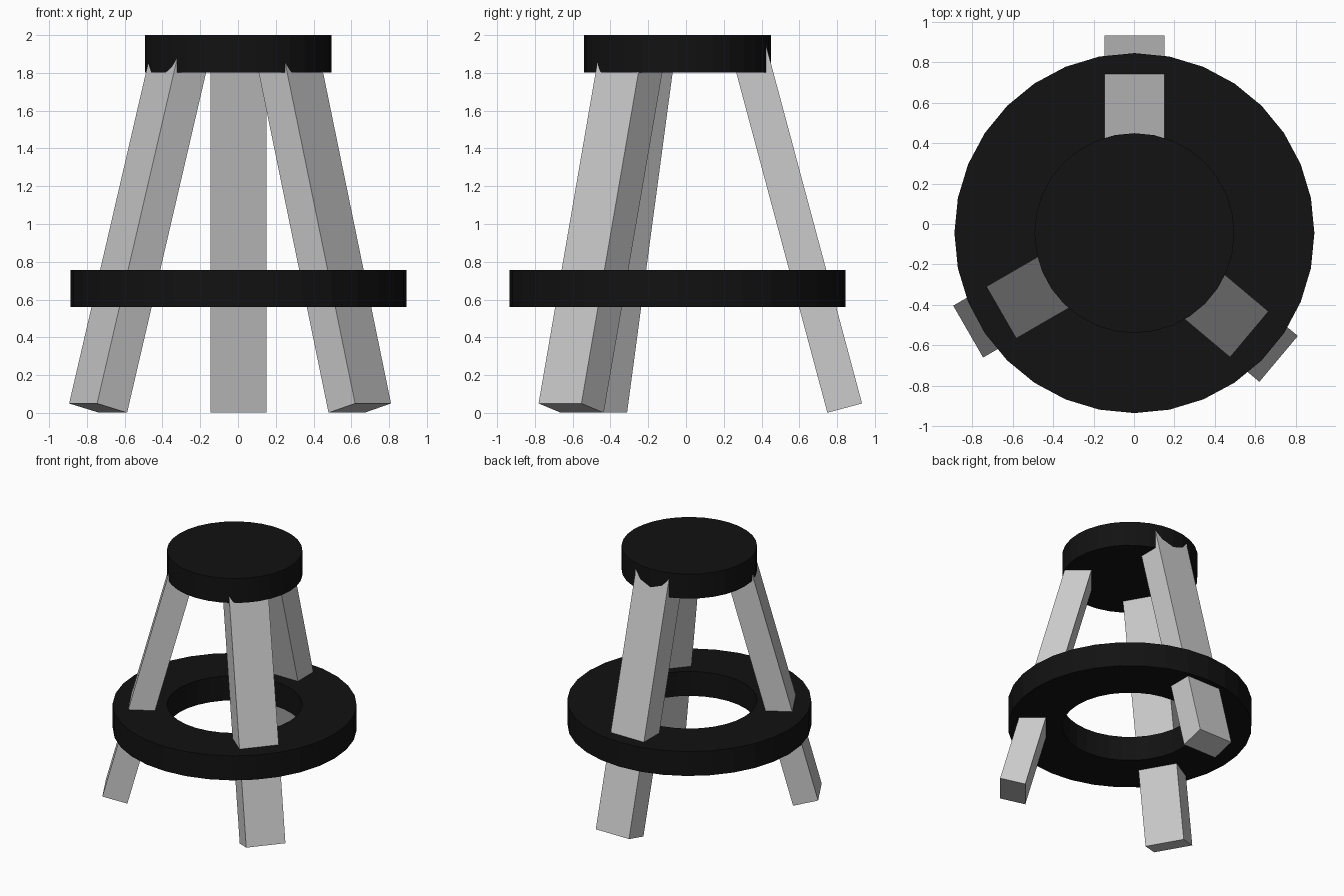
import bpy, bmesh
from math import radians, sin, cos, tau
from mathutils import Vector, Matrix

if "Cube" in bpy.data.objects:
    bpy.data.objects.remove(bpy.data.objects["Cube"])

SIDES = 32
CENTRE_Y = -0.045

black = bpy.data.materials.new("black_paint")
black.diffuse_color = (0.006, 0.006, 0.006, 1)
black.use_nodes = True
black.node_tree.nodes["Principled BSDF"].inputs["Base Color"].default_value = black.diffuse_color


def make_object(name, bm, material=None):
    bmesh.ops.recalc_face_normals(bm, faces=bm.faces)
    mesh = bpy.data.meshes.new(name)
    bm.to_mesh(mesh)
    bm.free()
    obj = bpy.data.objects.new(name, mesh)
    bpy.context.collection.objects.link(obj)
    if material:
        mesh.materials.append(material)
    return obj


def add_leg(name, foot, heading, tilt=radians(15), width=0.296, depth=0.19, length=1.98):
    """Square-cut plank leaning inward; foot is the middle of its outer bottom edge."""
    out = Vector((cos(heading), sin(heading), 0))
    up = Vector((0, 0, 1))
    axis = up * cos(tilt) - out * sin(tilt)
    face = out * cos(tilt) + up * sin(tilt)
    side = axis.cross(face)
    centre = Vector(foot) + axis * length / 2 - face * depth / 2
    matrix = Matrix((face * depth, side * width, axis * length)).transposed().to_4x4()
    matrix.translation = centre
    bm = bmesh.new()
    bmesh.ops.create_cube(bm, size=1, matrix=matrix)
    make_object(name, bm)


# Seat: a thick disc
bm = bmesh.new()
bmesh.ops.create_cone(bm, cap_ends=True, segments=SIDES, radius1=0.494, radius2=0.494,
                      depth=0.197, matrix=Matrix.Translation((0.002, CENTRE_Y, 1.9015)))
make_object("seat", bm, black)

# Foot ring: rectangular section swept round
bm = bmesh.new()
section = [(0.494, 0.56), (0.89, 0.56), (0.89, 0.757), (0.494, 0.757)]
loops = [[bm.verts.new((0.002 + r * cos(tau * i / SIDES), CENTRE_Y + r * sin(tau * i / SIDES), z))
          for r, z in section] for i in range(SIDES)]
for i in range(SIDES):
    a, b = loops[i], loops[(i + 1) % SIDES]
    for j in range(4):
        k = (j + 1) % 4
        bm.faces.new((a[j], b[j], b[k], a[k]))
make_object("foot_ring", bm, black)

# Three splayed legs
add_leg("back_leg", (0.003, 0.932, 0.05), radians(90))
add_leg("left_leg", (-0.820, -0.532, 0.05), radians(210))
add_leg("right_leg", (0.715, -0.667, 0.05), radians(-40))
